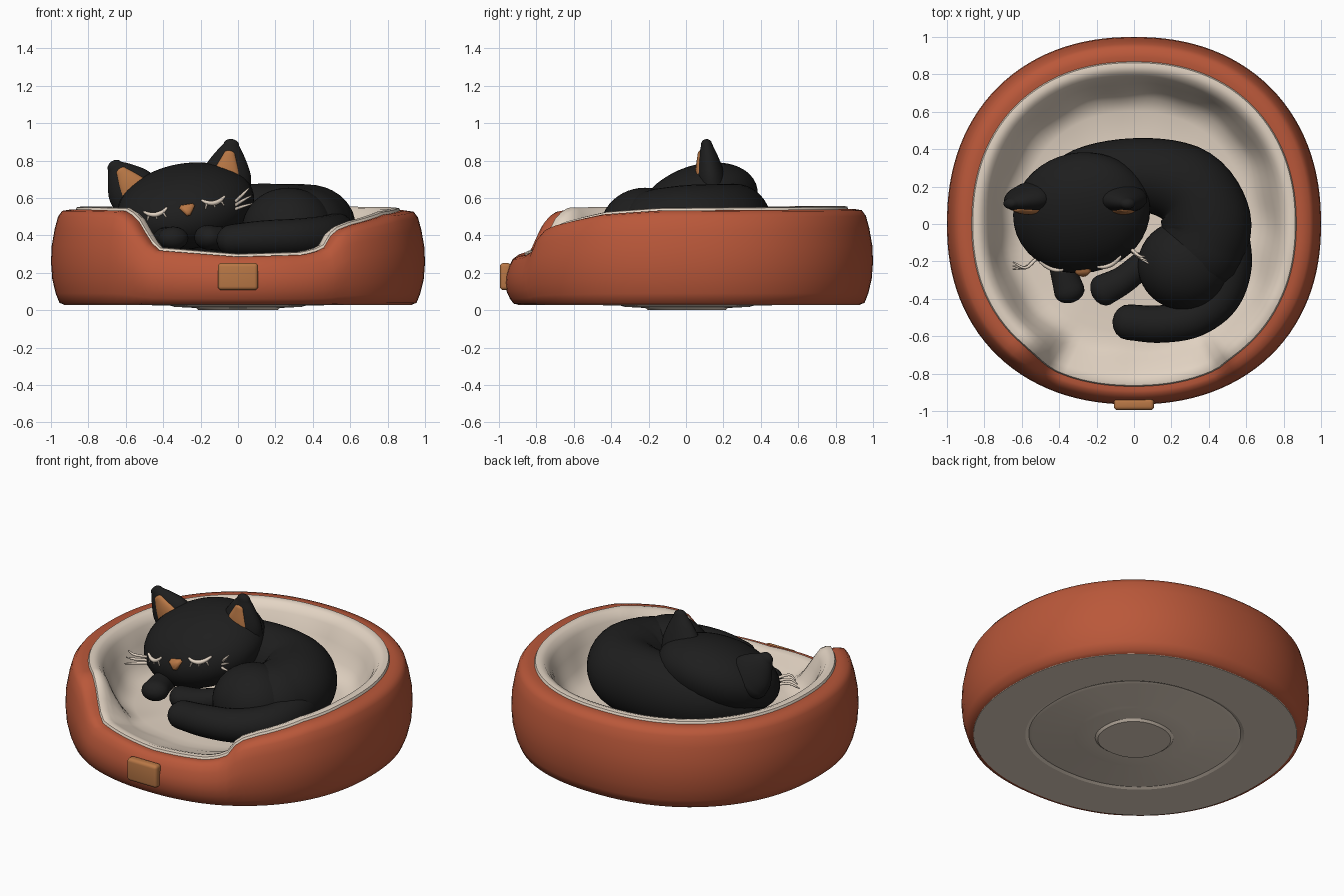
import bpy, bmesh, math
from mathutils import Vector, Matrix

if "Cube" in bpy.data.objects:
    bpy.data.objects.remove(bpy.data.objects["Cube"])


def material(name, rgb):
    m = bpy.data.materials.new(name)
    m.diffuse_color = (*rgb, 1)
    m.use_nodes = True
    m.node_tree.nodes["Principled BSDF"].inputs["Base Color"].default_value = m.diffuse_color
    return m


RUST = material("rust fabric", (0.49, 0.097, 0.042))
CREAM = material("cream", (0.77, 0.66, 0.55))
BLACK = material("black fur", (0.013, 0.013, 0.013))
TAN = material("tan", (0.48, 0.185, 0.06))


def finish(name, bm, mat, angle=50):
    bmesh.ops.remove_doubles(bm, verts=bm.verts, dist=1e-5)
    bmesh.ops.recalc_face_normals(bm, faces=bm.faces)
    me = bpy.data.meshes.new(name)
    bm.to_mesh(me)
    bm.free()
    me.materials.append(mat)
    ob = bpy.data.objects.new(name, me)
    bpy.context.collection.objects.link(ob)
    bpy.context.view_layer.objects.active = ob
    ob.select_set(True)
    bpy.ops.object.shade_smooth_by_angle(angle=math.radians(angle))
    ob.select_set(False)
    return ob


def loft(bm, rings, closed_ends=True):
    vs = [[bm.verts.new(p) for p in ring] for ring in rings]
    n = len(vs[0])
    for a, b in zip(vs, vs[1:]):
        for i in range(n):
            bm.faces.new((a[i], a[(i + 1) % n], b[(i + 1) % n], b[i]))
    if closed_ends:
        bm.faces.new(vs[0])
        bm.faces.new(vs[-1])


def tube(name, pts, mat, ref=(0, 0, 1), sides=24, steps=6):
    """Smooth tube; each point is x, y, z, side radius, ref radius."""
    P = [Vector(p) for p in pts]
    P = [2 * P[0] - P[1]] + P + [2 * P[-1] - P[-2]]
    path = []
    for i in range(1, len(P) - 2):
        a, b, c, d = P[i - 1:i + 3]
        for k in range(steps):
            t = k / steps
            path.append(0.5 * (2 * b + (c - a) * t + (2 * a - 5 * b + 4 * c - d) * t * t
                               + (3 * b - a - 3 * c + d) * t ** 3))
    path.append(P[-2])
    ref = Vector(ref)
    rings = []

    def ring(q, tan, shift, scale):
        s = tan.cross(ref).normalized()
        u = s.cross(tan).normalized()
        c = Vector(q[:3]) + tan * shift
        rings.append([c + s * q[3] * scale * math.cos(2 * math.pi * j / sides)
                      + u * q[4] * scale * math.sin(2 * math.pi * j / sides) for j in range(sides)])

    for i, q in enumerate(path):
        tan = Vector((path[min(i + 1, len(path) - 1)] - path[max(i - 1, 0)])[:3]).normalized()
        r = min(q[3], q[4])
        if i == 0:
            for k in (85, 65, 45, 22):
                ring(q, tan, -r * math.sin(math.radians(k)), math.cos(math.radians(k)))
        ring(q, tan, 0, 1)
        if i == len(path) - 1:
            for k in (22, 45, 65, 85):
                ring(q, tan, r * math.sin(math.radians(k)), math.cos(math.radians(k)))
    bm = bmesh.new()
    loft(bm, rings)
    return finish(name, bm, mat, 80)


def ellipsoid(name, c, r, mat, roll=0, shear=0):
    bm = bmesh.new()
    bmesh.ops.create_uvsphere(bm, u_segments=40, v_segments=24, radius=1)
    bm.transform(Matrix.Rotation(roll, 4, 'Y') @ Matrix.Diagonal((*r, 1)))
    for v in bm.verts:
        v.co.y += shear * v.co.z
    bm.transform(Matrix.Translation(c))
    return finish(name, bm, mat, 80)


# Bed: swept outline, rim height dips at the front (angle from front in degrees)
RIM = [(-180, .54), (-60, .535), (-42, .53), (-37, .495), (-31, .375), (-28, .32), (0, .285),
       (22, .295), (29.5, .325), (34, .42), (41, .455), (60, .51), (80, .53), (180, .54)]
FLOOR = 0.25


def rim_height(deg):
    for (a, ha), (b, hb) in zip(RIM, RIM[1:]):
        if a <= deg <= b:
            return ha + (hb - ha) * (deg - a) / (b - a)


def seam(deg):
    """Seam radius, pushed outward where the rim is low."""
    return .868 + .032 * min(1, max(0, (.53 - rim_height(deg)) / .22))


def sweep(name, profile, mat, angle=50, n=120):
    cols = []
    for i in range(n):
        deg = -180 + 360 * i / n
        x, y = math.sin(math.radians(deg)), -math.cos(math.radians(deg))
        k = (abs(x) ** 2.2 + abs(y) ** 2.2) ** (-1 / 2.2)
        cols.append([(x * k * r, y * k * r * (0.965 if y < 0 else 1), z) for r, z in profile(deg)])
    bm = bmesh.new()
    loft(bm, list(zip(*cols)), False)
    return finish(name, bm, mat, angle)


def shell(deg):
    h, s = rim_height(deg) - 0.03, seam(deg)
    return [(r, 0.03 + f * h) for r, f in
            [(.93, 0), (.955, .02), (.975, .12), (.993, .27), (1, .45), (.996, .62), (.98, .8),
             (.962, .93), (.94, .99), (s + .025, 1.005), (s, 1)]]


def lining(deg):
    h, s = rim_height(deg), seam(deg)
    fold = 0.006 * math.sin(math.radians(deg * 13))
    wall = [(s, 1, 0), (s - .006, 1, .014), (s - .028, 1, .018), (s - .058, 1, .008), (s - .088, .88, 0),
            (.75 + fold, .6, 0), (.71 + fold, .3, 0), (.67 + fold, .1, 0), (.60, 0, 0)]
    return [(r, FLOOR + f * (h - FLOOR) + up) for r, f, up in wall] + [(.4, .26), (.2, .265), (0, .265)]


sweep("bed_shell", shell, RUST)
sweep("bed_lining", lining, CREAM)
sweep("bed_base", lambda d: [(.935, .036), (.93, .028), (.63, .028), (.61, .036), (.59, .03), (.36, .024),
                             (.34, .018), (.225, .012), (.21, 0), (0, 0)], CREAM, 20)

# Front tag, a rounded patch wrapped on the front
bm = bmesh.new()
bmesh.ops.create_cube(bm, size=1)
bm.transform(Matrix.Translation((0, -0.965, 0.18)) @ Matrix.Diagonal((0.215, 0.06, 0.145, 1)))
bmesh.ops.bevel(bm, geom=bm.edges[:], offset=0.02, segments=4, affect='EDGES', profile=0.5)
finish("front_tag", bm, TAN, 60)

# Cat body, thigh, tail, paws
tube("cat_body", [(-.42, .08, .43, .18, .18), (-.25, .22, .45, .19, .21), (.03, .265, .455, .195, .22),
                  (.28, .20, .455, .22, .22), (.385, .02, .45, .24, .22), (.36, -.15, .44, .23, .21)],
     BLACK, sides=36)
ellipsoid("cat_thigh", (.27, -.22, .43), (.25, .24, .225), BLACK)
tube("cat_tail", [(-.03, -.525, .375, .095, .085), (.14, -.535, .385, .10, .095), (.32, -.50, .39, .105, .10),
                  (.46, -.39, .395, .11, .11), (.52, -.22, .40, .11, .12), (.50, -.02, .41, .11, .12)], BLACK)
tube("cat_left_paw", [(-.40, -.12, .38, .07, .07), (-.38, -.24, .38, .07, .065), (-.345, -.36, .385, .082, .062)], BLACK)
tube("cat_right_paw", [(.04, -.22, .38, .07, .07), (-.06, -.30, .38, .075, .065), (-.165, -.355, .39, .085, .065)], BLACK)

# Cat head, rolled to one side and leaning back towards the crown
HC, HR, ROLL, LEAN = Vector((-.28, .06, .555)), (.37, .31, .23), math.radians(-10), 0.4
ellipsoid("cat_head", HC, HR, BLACK, ROLL, LEAN)


def on_face(x, z, out=0.0):
    """Point on the front of the head at the given x and z."""
    p = Matrix.Rotation(-ROLL, 3, 'Y') @ Vector((x - HC.x, 0, z - HC.z))
    q = max(0, 1 - (p.x / HR[0]) ** 2 - (p.z / HR[2]) ** 2)
    return Vector((x, HC.y + LEAN * (z - HC.z) - HR[1] * math.sqrt(q) - out, z))


# Ears with tan insides
for side, base, tip in (("left", (-.545, .14, .615), (-.66, .11, .77)),
                        ("right", (-.07, .14, .66), (-.035, .11, .885))):
    base, tip = Vector(base), Vector(tip)
    outer, inner = [], []
    for t, w, d in ((0, .14, .085), (.35, .128, .072), (.7, .088, .052), (1, .042, .03)):
        c = base.lerp(tip, t)
        outer.append((*c, w, d))
        if t < .9:
            inner.append((*(c + Vector((0, -0.76 * d, 0.02))), w * .62 * (1 - .65 * t), d * .32))
    tube(f"{side}_ear", outer, BLACK, ref=(0, 1, 0))
    tube(f"{side}_inner_ear", inner, TAN, ref=(0, 1, 0))

# Closed eyes with lashes
for side, ex, ez in (("left", -.44, .525), ("right", -.13, .587)):
    def lid(u, v):
        return on_face(ex + u * .985 - v * .17, ez + u * .17 + v * .985, .004)
    curve = [(*lid(u, -.014 + .026 * (u / .062) ** 2), r, r)
             for u, r in ((-.06, .007), (-.035, .011), (0, .013), (.035, .011), (.06, .007))]
    tube(f"{side}_eyelid", curve, CREAM, sides=10, steps=4)
    for k, u in enumerate((-.04, 0, .04)):
        a, b = lid(u, -.012), lid(u * 1.25, -.035)
        tube(f"{side}_lash_{k + 1}", [(*a, .006, .006), (*b, .004, .004)], CREAM, ref=(0, 1, 0), sides=6, steps=2)

# Triangular nose
bm = bmesh.new()
rings = []
for s, out in ((1.1, -.02), (1, .012), (.6, .022)):
    rings.append([on_face(-.27 + s * (u * .985 - v * .17), .538 + s * (u * .17 + v * .985), out)
                  for u, v in ((-.042, .014), (-.03, .028), (.03, .028), (.042, .014), (.01, -.032), (-.01, -.032))])
loft(bm, rings)
finish("nose", bm, TAN, 60)

# Whiskers, three on each cheek
for k in range(3):
    a = on_face(-.015, .54 + .02 * k, -.01)
    tube(f"right_whisker_{k + 1}", [(*a, .009, .009), (a.x + .04, a.y - .035, a.z + .015 + .012 * k, .008, .008),
                                    (a.x + .095 - .012 * k, a.y - .07 + .015 * k, a.z + .03 + .02 * k, .004, .004)],
         CREAM, sides=8, steps=4)
    b = on_face(-.52, .45 + .02 * k, -.01)
    tube(f"left_whisker_{k + 1}", [(*b, .009, .009), (b.x - .06, b.y - .05, b.z + .002 + .008 * k, .008, .008),
                                   (b.x - .125, b.y - .06 + .02 * k, b.z - .015 + .015 * k, .004, .004)],
         CREAM, sides=8, steps=4)
